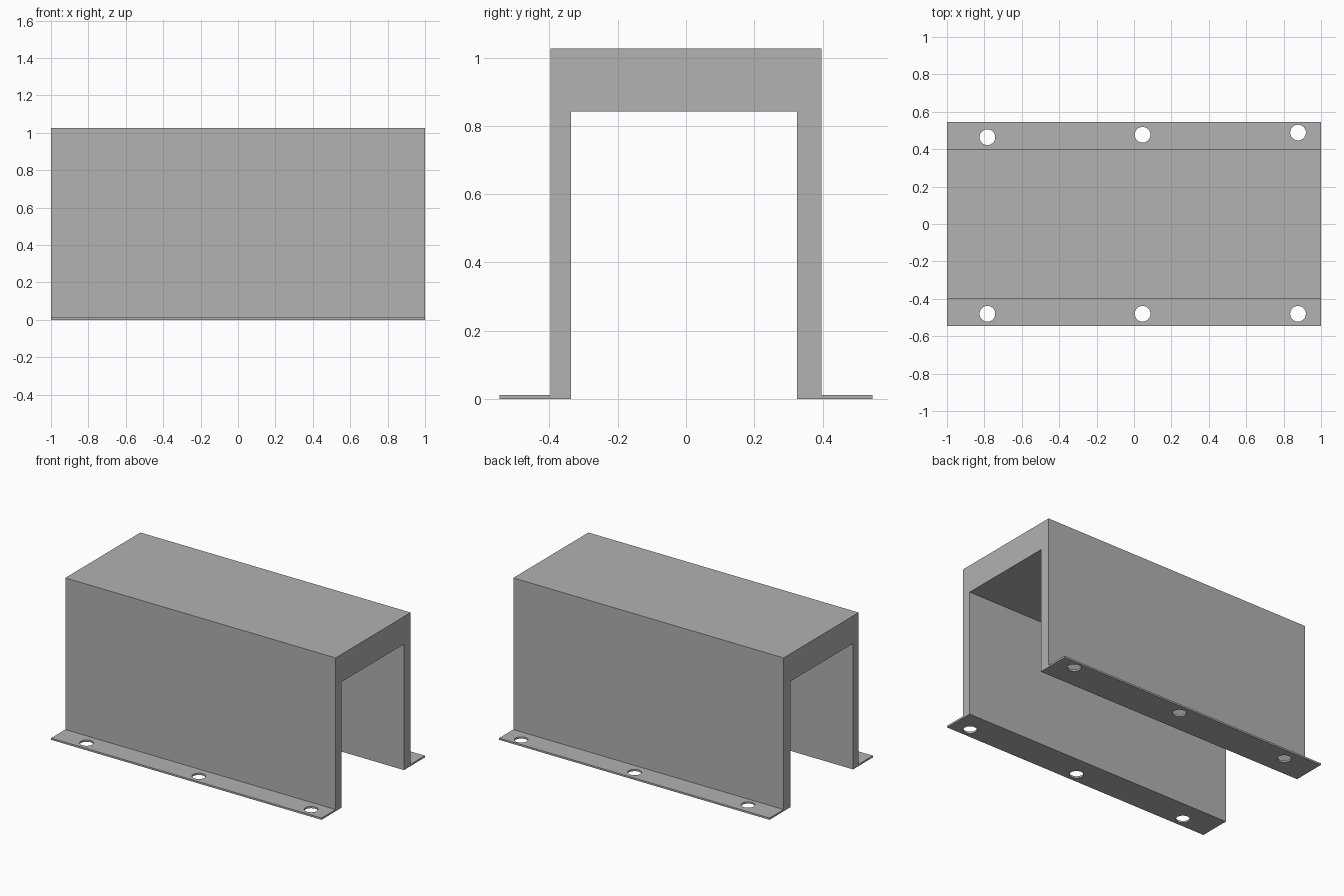
import bpy
import bmesh
from mathutils import Matrix

default = bpy.data.objects.get("Cube")
if default:
    bpy.data.objects.remove(default, do_unlink=True)

# Single plain grey finish
grey = bpy.data.materials.new("plain grey")
grey.use_nodes = True
colour = (0.445, 0.445, 0.445, 1)
grey.diffuse_color = colour
grey.node_tree.nodes["Principled BSDF"].inputs["Base Color"].default_value = colour


def add_object(name, bm):
    bmesh.ops.recalc_face_normals(bm, faces=bm.faces)
    mesh = bpy.data.meshes.new(name)
    bm.to_mesh(mesh)
    bm.free()
    mesh.materials.append(grey)
    obj = bpy.data.objects.new(name, mesh)
    bpy.context.collection.objects.link(obj)
    return obj


# Channel cover: cross-section with legs, thick roof and mounting flanges
WALL, FLANGE, THICK, TOP, CEILING = 0.397, 0.546, 0.012, 1.026, 0.842
INNER_FRONT, INNER_BACK = -0.337, 0.325
profile = [
    (-FLANGE, 0), (INNER_FRONT, 0), (INNER_FRONT, CEILING),
    (INNER_BACK, CEILING), (INNER_BACK, 0), (FLANGE, 0),
    (FLANGE, THICK), (WALL, THICK), (WALL, TOP),
    (-WALL, TOP), (-WALL, THICK), (-FLANGE, THICK),
]
bm = bmesh.new()
section = bm.faces.new([bm.verts.new((-1, y, z)) for y, z in profile])
extruded = bmesh.ops.extrude_face_region(bm, geom=[section])["geom"]
bmesh.ops.translate(bm, vec=(2, 0, 0),
                    verts=[v for v in extruded if isinstance(v, bmesh.types.BMVert)])
# Keep the starting cap so both ends are closed
if not any(all(v.co.x < -0.9 for v in f.verts) for f in bm.faces):
    bm.faces.new([v for v in bm.verts if v.co.x < -0.9])
cover = add_object("channel_cover", bm)

# Bolt holes: three through each flange, the back row slightly askew
bm = bmesh.new()
for x, back_y in ((-0.784, 0.464), (0.046, 0.477), (0.877, 0.489)):
    for y in (-0.48, back_y):
        bmesh.ops.create_cone(bm, cap_ends=True, segments=32, radius1=0.042,
                              radius2=0.042, depth=0.1,
                              matrix=Matrix.Translation((x, y, 0)))
cutter = add_object("bolt_hole_cutter", bm)
cutter.hide_render = True

holes = cover.modifiers.new("bolt_holes", "BOOLEAN")
holes.operation = "DIFFERENCE"
holes.solver = "EXACT"
holes.object = cutter
bpy.ops.object.select_all(action="DESELECT")
bpy.context.view_layer.objects.active = cover
cover.select_set(True)
bpy.ops.object.modifier_apply(modifier=holes.name)
bpy.data.objects.remove(cutter, do_unlink=True)

# Smooth hole walls, sharp bends
bpy.ops.object.shade_smooth_by_angle()
